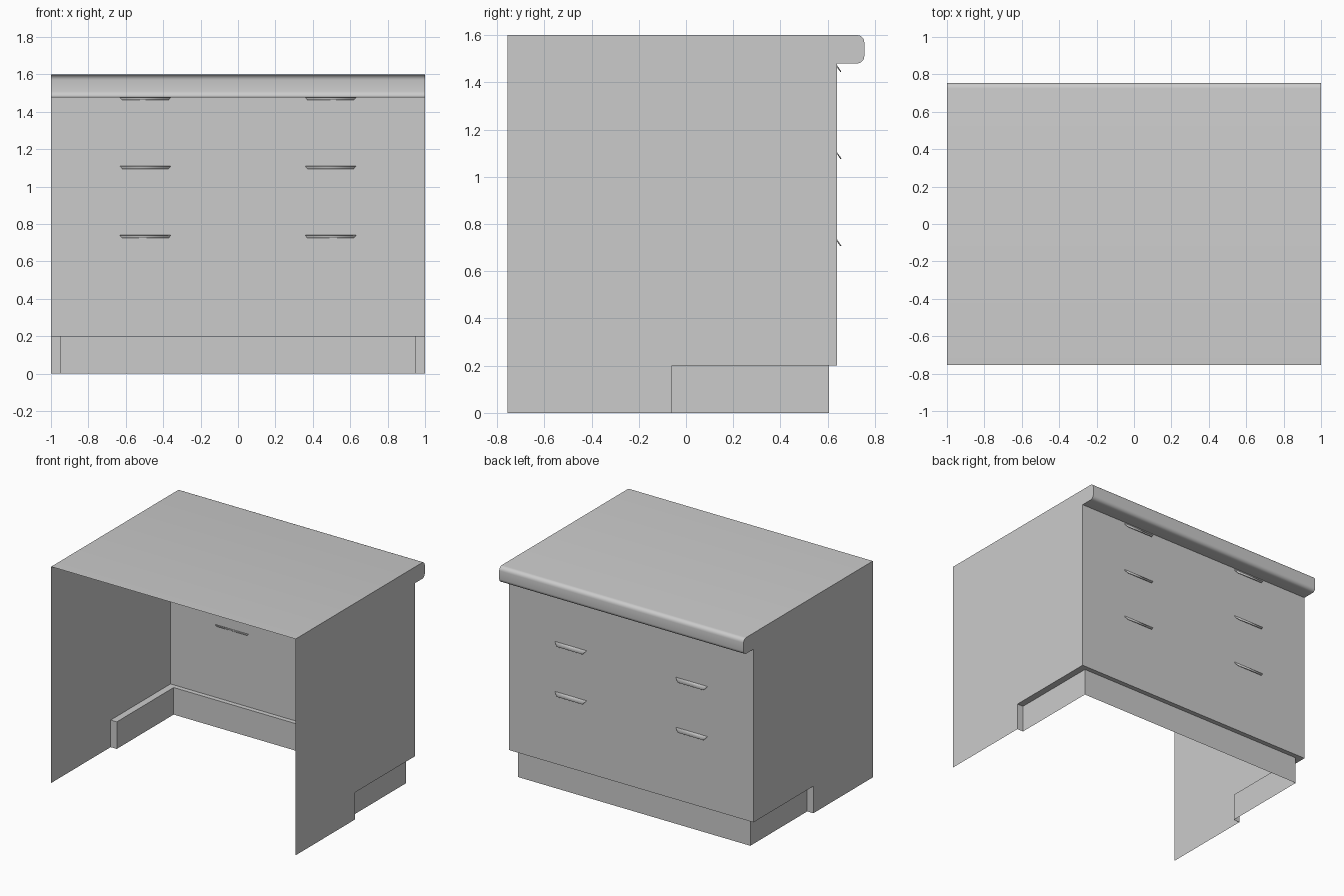
import bpy, bmesh, math
from mathutils import Vector

if "Cube" in bpy.data.objects:
    bpy.data.objects.remove(bpy.data.objects["Cube"])

X, BACK, PANEL, NOSE = 1.0, -0.755, 0.64, 0.755
TOP, UNDER, KICK = 1.6, 1.48, 0.2
KX, KY, KEND = 0.95, 0.605, -0.06


def make(name, polys, ref):
    """Join polygons into one mesh, each face pointing away from ref."""
    bm = bmesh.new()
    for p in polys:
        bm.faces.new([bm.verts.new(v) for v in p])
    bmesh.ops.remove_doubles(bm, verts=bm.verts, dist=1e-4)
    bm.normal_update()
    for f in bm.faces:
        if f.normal.dot(f.calc_center_median() - Vector(ref)) < 0:
            f.normal_flip()
    me = bpy.data.meshes.new(name)
    bm.to_mesh(me)
    bm.free()
    ob = bpy.data.objects.new(name, me)
    bpy.context.collection.objects.link(ob)
    bpy.ops.object.select_all(action='DESELECT')
    ob.select_set(True)
    bpy.context.view_layer.objects.active = ob
    bpy.ops.object.shade_smooth_by_angle(angle=math.radians(35))
    return ob


def arc(cy, cz, r, a0, a1, n=5):
    angles = [math.radians(a0 + (a1 - a0) * i / n) for i in range(n + 1)]
    return [(cy + r * math.cos(a), cz + r * math.sin(a)) for a in angles]


def sweep(profile, half):
    """Extrude a (y, z) line across x."""
    return [[(-half, *a), (half, *a), (half, *b), (-half, *b)]
            for a, b in zip(profile, profile[1:])]


# Countertop sheet with rounded front nose
R = 0.03
nose = arc(NOSE - R, TOP - R, R, 90, 0) + arc(NOSE - R, UNDER + R, R, 0, -90)
counter = [(BACK, TOP)] + nose + [(PANEL, UNDER)]
make("countertop", sweep(counter, X), (0, 0, 1.54))

# Drawer front sheet
make("drawer_front", sweep([(PANEL, UNDER), (PANEL, KICK)], X), (0, 0, 0.8))

# Side panels, notched for the kick recess
outline = counter + [(PANEL, KICK), (KEND, KICK), (KEND, 0), (BACK, 0)]
for s, side in ((-1, "left"), (1, "right")):
    make(side + "_side_panel", [[(s * X, y, z) for y, z in outline]], (0, 0, 0.8))

# Recessed kick base: walls and the ledge above them
path = [(-X, KEND), (-KX, KEND), (-KX, KY), (KX, KY), (KX, KEND), (X, KEND)]
walls = [[(*a, 0), (*b, 0), (*b, KICK), (*a, KICK)] for a, b in zip(path, path[1:])]
ledge = [[(s * KX, KEND, KICK), (s * X, KEND, KICK), (s * X, PANEL, KICK),
          (s * KX, PANEL, KICK), (s * KX, KY, KICK)] for s in (-1, 1)]
ledge.append([(-KX, KY, KICK), (KX, KY, KICK), (KX, PANEL, KICK), (-KX, PANEL, KICK)])
make("kick_base", walls + ledge, (0, -0.5, 0.8))

# Tapered drawer pulls sloping down and out, just piercing the panel
for s, side in ((-1, "left"), (1, "right")):
    for row, z in enumerate((1.478, 1.11, 0.74)):
        prof = [(0.36, PANEL - 0.004, z), (0.63, PANEL - 0.004, z),
                (0.60, 0.658, z - 0.032), (0.39, 0.658, z - 0.032)]
        pull = [(s * (x), y, zz) for x, y, zz in prof]
        ob = make(f"{side}_pull_{row + 1}", [pull], (s * 0.495, 0.6, z - 0.1))
        sol = ob.modifiers.new("thickness", 'SOLIDIFY')
        sol.thickness = 0.005
